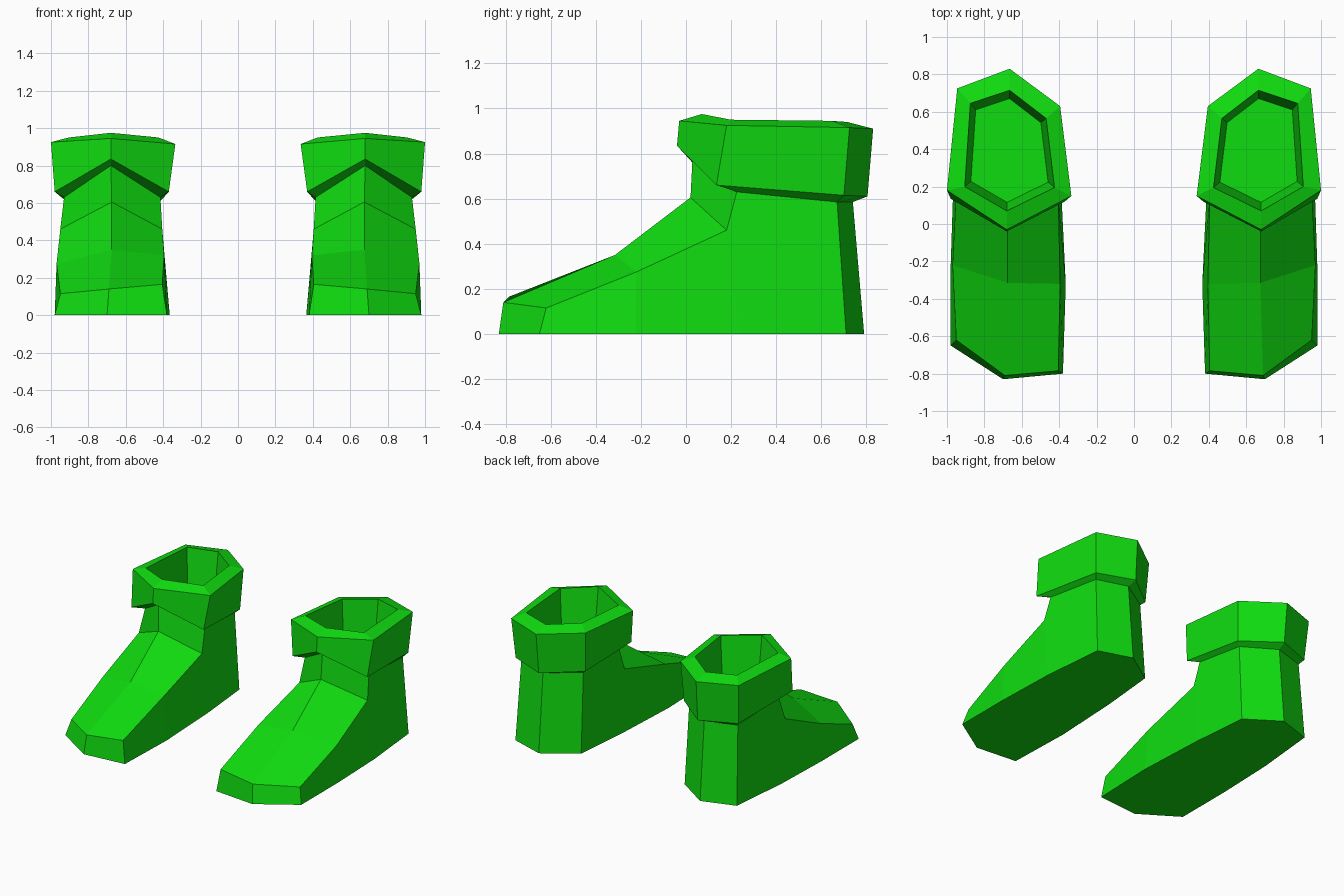
import bpy
import bmesh
from mathutils import Vector

cube = bpy.data.objects.get("Cube")
if cube:
    bpy.data.objects.remove(cube, do_unlink=True)

green = bpy.data.materials.new("bright_green")
green.use_nodes = True
colour = (0.005, 0.72, 0.005, 1)
green.diffuse_color = colour
green.node_tree.nodes["Principled BSDF"].inputs["Base Color"].default_value = colour

# Foot cross-sections: inner sole, inner edge, ridge, outer edge, outer sole
TOE = [(.38, -.80, 0), (.405, -.785, .165), (.69, -.81, .14), (.95, -.62, .115), (.98, -.65, 0)]
INSTEP = [(.365, -.32, 0), (.395, -.32, .32), (.675, -.315, .35), (.97, -.22, .275), (.98, -.22, 0)]
ANKLE = [(.39, .2, 0), (.405, .15, .46), (.675, .02, .605), (.95, .18, .46), (.965, .24, 0)]
TOE_TIP = (.7, -.83, 0)
HEEL = [(.92, .71, 0), (.67, .79, 0), (.43, .63, 0)]

# Six-sided rings: front, outer front, outer back, back, inner back, inner front
NECK = [(.68, .03, .8), (.93, .225, .63), (.9, .67, .585),
        (.67, .74, .585), (.44, .59, .59), (.415, .2, .63)]
CUFF_BOTTOM = [(.68, -.04, .835), (.98, .135, .66), (.925, .7, .615),
               (.66, .805, .61), (.41, .61, .615), (.37, .12, .66)]
CUFF_TOP = [(.68, -.03, .945), (1, .18, .925), (.945, .725, .915),
            (.665, .83, .91), (.395, .63, .915), (.335, .15, .915)]
RIM = [(.68, .07, .975), (.905, .2, .95), (.875, .645, .945),
       (.665, .715, .94), (.47, .565, .945), (.425, .195, .95)]
FLOOR_HEIGHT = 0.62


def make_object(name, side, build):
    """Run a face-building function and turn the result into a flat-shaded object."""
    bm = bmesh.new()

    def verts(points):
        return [bm.verts.new((x * side, y, z)) for x, y, z in points]

    build(bm, verts)
    bmesh.ops.recalc_face_normals(bm, faces=bm.faces)
    mesh = bpy.data.meshes.new(name)
    bm.to_mesh(mesh)
    bm.free()
    mesh.materials.append(green)
    obj = bpy.data.objects.new(name, mesh)
    bpy.context.collection.objects.link(obj)
    return obj


def bridge(bm, first, second):
    """Join two closed rings with a band of quads."""
    count = len(first)
    for i in range(count):
        j = (i + 1) % count
        bm.faces.new((first[i], first[j], second[j], second[i]))


def build_foot(bm, verts):
    toe, instep, ankle = verts(TOE), verts(INSTEP), verts(ANKLE)
    tip, heel, neck = verts([TOE_TIP])[0], verts(HEEL), verts(NECK)
    # Sides and upper
    for a, b in ((toe, instep), (instep, ankle)):
        for i in range(len(a) - 1):
            bm.faces.new((a[i], a[i + 1], b[i + 1], b[i]))
    # Toe cap
    bm.faces.new((toe[0], tip, toe[2], toe[1]))
    bm.faces.new((tip, toe[4], toe[3], toe[2]))
    # Front of the neck
    bm.faces.new((ankle[1], ankle[2], neck[0], neck[5]))
    bm.faces.new((ankle[2], ankle[3], neck[1], neck[0]))
    # Sides and back of the heel
    bm.faces.new((ankle[4], heel[0], neck[2], neck[1], ankle[3]))
    bm.faces.new((heel[0], heel[1], neck[3], neck[2]))
    bm.faces.new((heel[1], heel[2], neck[4], neck[3]))
    bm.faces.new((heel[2], ankle[0], ankle[1], neck[5], neck[4]))
    # Sole
    bm.faces.new([tip, toe[4], instep[4], ankle[4], *heel, ankle[0], instep[0], toe[0]])


def build_cuff(bm, verts):
    # Opening narrows slightly towards its floor
    centre = sum((Vector(p) for p in RIM), Vector()) / len(RIM)
    floor = []
    for point in RIM:
        inset = centre.lerp(Vector(point), 0.86)
        floor.append((inset.x, inset.y, FLOOR_HEIGHT))
    rings = [verts(r) for r in (NECK, CUFF_BOTTOM, CUFF_TOP, RIM, floor)]
    for lower, upper in zip(rings, rings[1:]):
        bridge(bm, lower, upper)
    bm.faces.new(rings[-1])


# Mirrored pair of boots
for side_name, side in (("left", 1), ("right", -1)):
    make_object(side_name + "_boot_foot", side, build_foot)
    make_object(side_name + "_boot_cuff", side, build_cuff)
